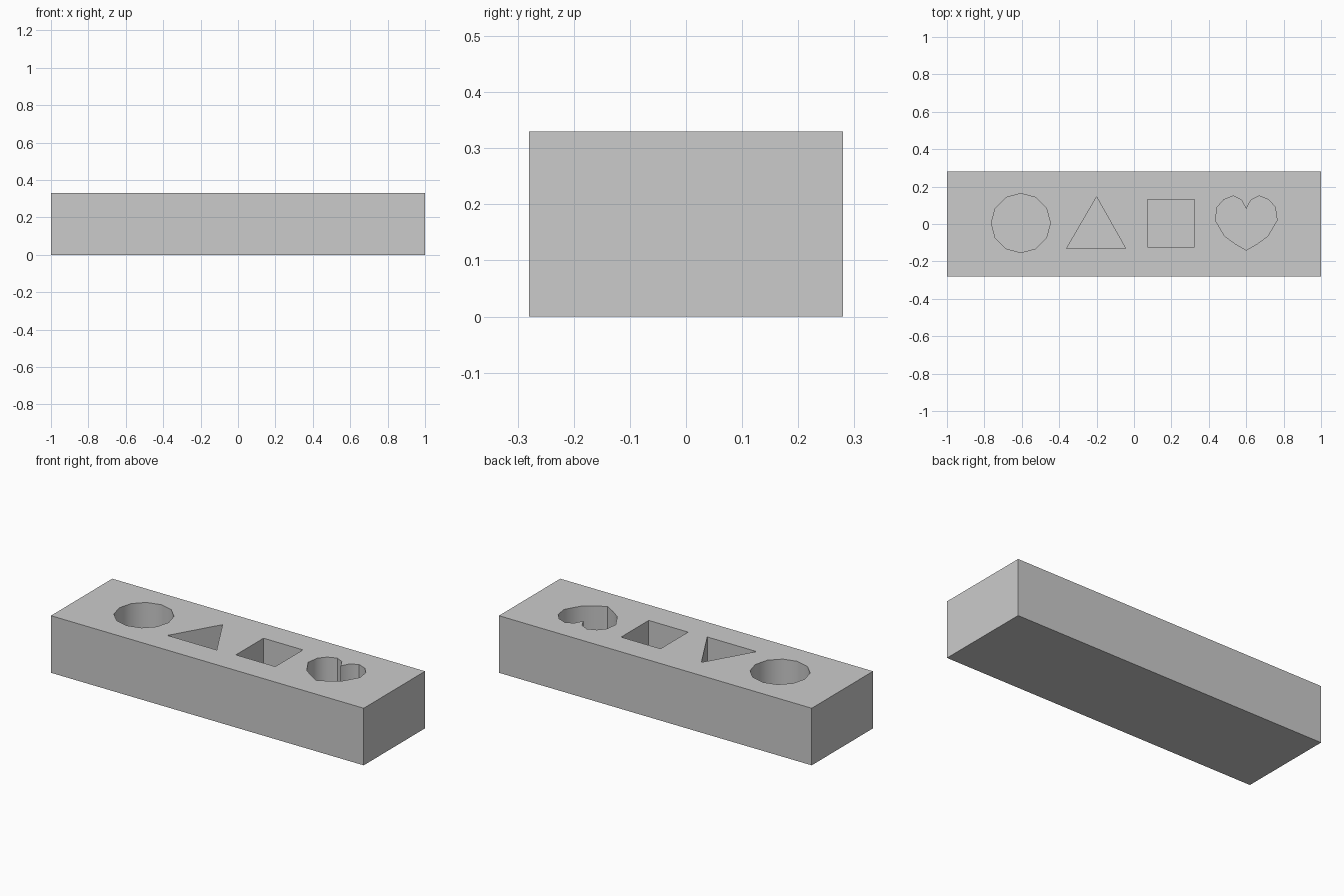
import bpy, bmesh, math

if "Cube" in bpy.data.objects:
    bpy.data.objects.remove(bpy.data.objects["Cube"])

L, W, H = 2.0, 0.56, 0.33   # block size
DEPTH = 0.24                # depth of the shaped pockets


def prism(name, points, z0, z1):
    """Extrude a counter-clockwise outline from z0 to z1."""
    bm = bmesh.new()
    face = bm.faces.new([bm.verts.new((x, y, z0)) for x, y in points])
    top = bmesh.ops.extrude_face_region(bm, geom=[face])["geom"]
    bmesh.ops.translate(bm, vec=(0, 0, z1 - z0),
                        verts=[v for v in top if isinstance(v, bmesh.types.BMVert)])
    bmesh.ops.recalc_face_normals(bm, faces=bm.faces[:])
    mesh = bpy.data.meshes.new(name)
    bm.to_mesh(mesh)
    bm.free()
    obj = bpy.data.objects.new(name, mesh)
    bpy.context.collection.objects.link(obj)
    return obj


# Solid block
block = prism("shape_block", [(-L/2, -W/2), (L/2, -W/2), (L/2, W/2), (-L/2, W/2)], 0, H)

# Pocket outlines
circle = [(-0.605 + 0.158 * math.sin(-i * math.tau / 12),
           0.005 + 0.158 * math.cos(-i * math.tau / 12)) for i in range(12)]
triangle = [(-0.36, -0.13), (-0.045, -0.13), (-0.2, 0.145)]
square = [(0.072, -0.122), (0.324, -0.122), (0.324, 0.13), (0.072, 0.13)]
half = [(0.06, -0.105), (0.115, -0.065), (0.165, 0.02), (0.155, 0.09),
        (0.12, 0.13), (0.07, 0.15), (0.025, 0.128)]
heart = ([(0.6, -0.14)] + [(0.6 + x, y) for x, y in half] + [(0.6, 0.08)]
         + [(0.6 - x, y) for x, y in reversed(half)])

# Cut the blind pockets into the top
for name, outline in (("circle", circle), ("triangle", triangle),
                      ("square", square), ("heart", heart)):
    cutter = prism(name + "_cutter", outline, H - DEPTH, H + 0.1)
    cutter.hide_render = True
    mod = block.modifiers.new(name + "_pocket", "BOOLEAN")
    mod.operation = "DIFFERENCE"
    mod.solver = "EXACT"
    mod.object = cutter
    bpy.context.view_layer.objects.active = block
    bpy.ops.object.modifier_apply(modifier=mod.name)
    bpy.data.objects.remove(cutter)

# Smooth curved pocket walls, keep the block edges sharp
bpy.ops.object.select_all(action="DESELECT")
block.select_set(True)
bpy.context.view_layer.objects.active = block
bpy.ops.object.shade_smooth_by_angle(angle=math.radians(40))
